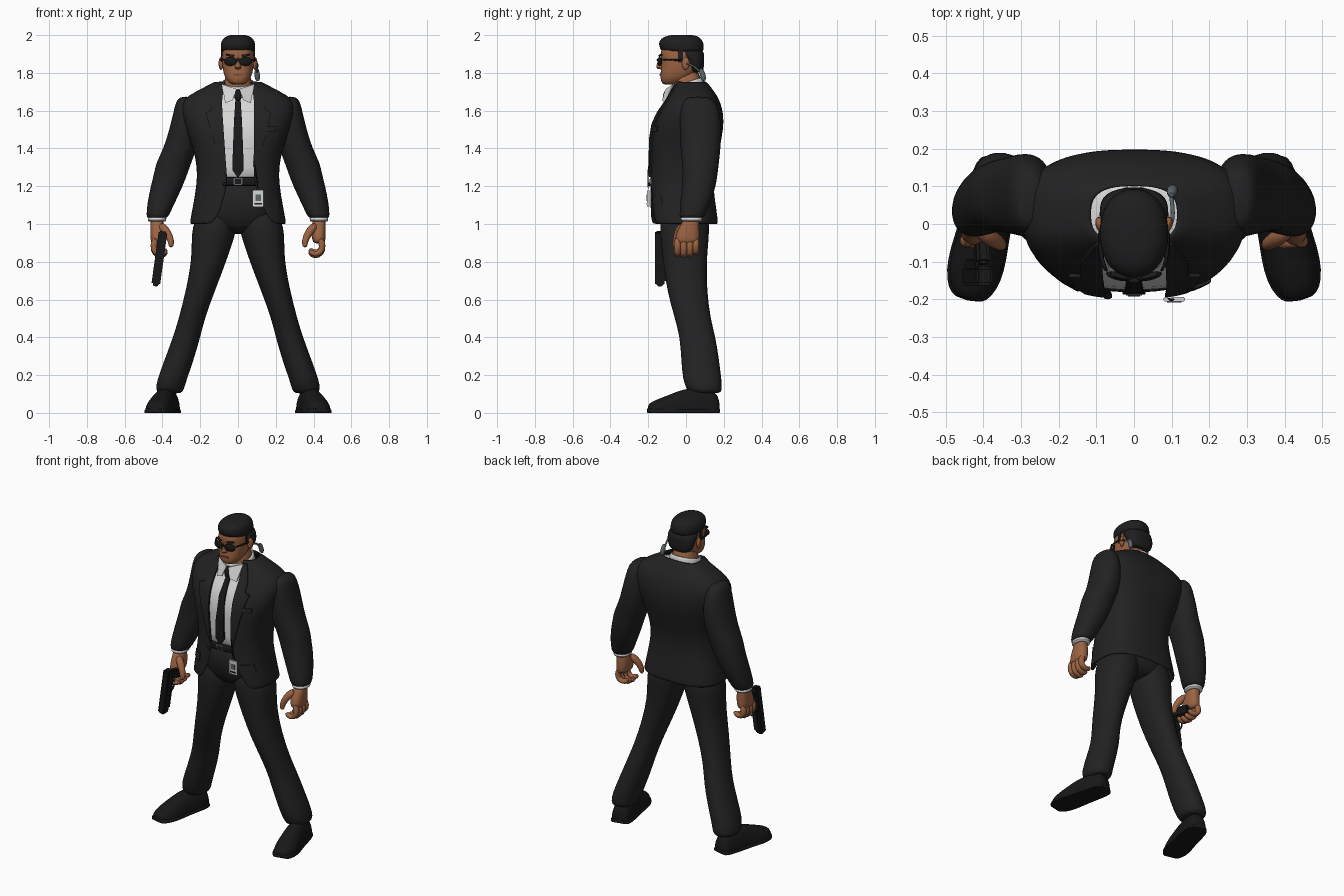
import bpy, bmesh, math
from mathutils import Matrix, Vector


def material(name, rgb):
    m = bpy.data.materials.new(name)
    m.diffuse_color = (*rgb, 1)
    return m


SUIT = material("suit black", (.016, .016, .017))
DARK = material("glossy black", (.009, .009, .010))
HAIR = material("hair black", (.013, .013, .014))
SKIN = material("tan skin", (.33, .125, .055))
LIP = material("lip brown", (.19, .062, .03))
WHITE = material("shirt white", (.68, .68, .68))
GREY = material("metal grey", (.11, .13, .14))


def finish(name, bm, mat, subsurf=0, thick=0, closed=True, angle=45):
    if closed:
        bmesh.ops.recalc_face_normals(bm, faces=bm.faces)
    me = bpy.data.meshes.new(name)
    bm.to_mesh(me)
    bm.free()
    me.materials.append(mat)
    ob = bpy.data.objects.new(name, me)
    bpy.context.collection.objects.link(ob)
    if thick:
        mod = ob.modifiers.new("thickness", 'SOLIDIFY')
        mod.thickness, mod.offset = thick, -1
    if subsurf:
        mod = ob.modifiers.new("rounding", 'SUBSURF')
        mod.levels = mod.render_levels = subsurf
    bpy.ops.object.select_all(action='DESELECT')
    ob.select_set(True)
    bpy.context.view_layer.objects.active = ob
    bpy.ops.object.shade_smooth_by_angle(angle=math.radians(angle))
    return ob


def skin_rings(bm, rings, cyclic=True, caps=True):
    vs = [[bm.verts.new(p) for p in r] for r in rings]
    n = len(vs[0])
    for a, b in zip(vs, vs[1:]):
        for j in range(n if cyclic else n - 1):
            k = (j + 1) % n
            bm.faces.new((a[j], a[k], b[k], b[j]))
    if caps:
        bm.faces.new(vs[0][::-1])
        bm.faces.new(vs[-1])


def loft(name, rings, mat, e=2.3, n=20, tilt=0, opening=None, xf=None,
         flat=False, subsurf=1, thick=0):
    """Horizontal superellipse rings: (x centre, z, x radius, y front, y back)."""
    out = []
    for i, (cx, z, rx, y0, y1) in enumerate(rings):
        cy, ry = (y0 + y1) / 2, (y1 - y0) / 2
        t0, t1 = -math.pi / 2, 1.5 * math.pi
        if opening:
            t0 += math.asin((opening[i][1] / rx) ** (e / 2))
            t1 -= math.asin((opening[i][0] / rx) ** (e / 2))
        ring = []
        for j in range(n):
            t = t0 + (t1 - t0) * j / (n - 1 if opening else n)
            c, s = math.cos(t), math.sin(t)
            x = cx + rx * math.copysign(abs(c) ** (2 / e), c)
            y = cy + ry * math.copysign(abs(s) ** (2 / e), s)
            if flat:
                y = max(y, 0)
            p = Vector((x, y, z + tilt * (y - cy)))
            ring.append(xf @ p if xf else p)
        out.append(ring)
    bm = bmesh.new()
    skin_rings(bm, out, not opening, not (opening or thick))
    return finish(name, bm, mat, subsurf, thick, not (opening or thick))


def tube(name, pts, mat, n=10, subsurf=1):
    """Round tube through (x, y, z, radius) points."""
    P = [Vector(p[:3]) for p in pts]
    rings = []
    for i, p in enumerate(P):
        d = (P[min(i + 1, len(P) - 1)] - P[max(i - 1, 0)]).normalized()
        u = d.cross(Vector((.31, .9, .2))).normalized()
        v = d.cross(u)
        rings.append([p + pts[i][3] * (u * math.cos(a) + v * math.sin(a))
                      for a in (2 * math.pi * j / n for j in range(n))])
    bm = bmesh.new()
    skin_rings(bm, rings)
    return finish(name, bm, mat, subsurf)


def box(name, loc, size, mat, rot=(0, 0, 0), bevel=0):
    bm = bmesh.new()
    bmesh.ops.create_cube(bm, size=1)
    bmesh.ops.scale(bm, vec=size, verts=bm.verts)
    if bevel:
        bmesh.ops.bevel(bm, geom=bm.edges[:], offset=bevel, segments=2, affect='EDGES')
    bmesh.ops.rotate(bm, matrix=Matrix.Rotation(rot[2], 3, 'Z') @ Matrix.Rotation(rot[1], 3, 'Y')
                     @ Matrix.Rotation(rot[0], 3, 'X'), verts=bm.verts)
    bmesh.ops.translate(bm, vec=loc, verts=bm.verts)
    return finish(name, bm, mat, angle=30)


def ball(name, loc, size, mat, rotz=0):
    bm = bmesh.new()
    bmesh.ops.create_uvsphere(bm, u_segments=20, v_segments=12, radius=1)
    bmesh.ops.transform(bm, matrix=Matrix.Translation(loc) @ Matrix.Rotation(rotz, 4, 'Z')
                        @ Matrix.Diagonal((*size, 1)), verts=bm.verts)
    return finish(name, bm, mat)


# Jacket body: z, half width, front y, back y, opening to the left and right
TORSO = [(1.0, .256, -.195, .17, .15, .20), (1.025, .252, -.197, .168, .115, .17),
         (1.1, .238, -.195, .158, .085, .125), (1.2, .22, -.192, .143, .055, .09),
         (1.3, .215, -.192, .15, .062, .082), (1.4, .238, -.194, .178, .07, .084),
         (1.5, .275, -.19, .198, .076, .086), (1.58, .297, -.158, .2, .082, .086),
         (1.64, .304, -.115, .183, .085, .085), (1.68, .265, -.09, .165, .082, .082),
         (1.72, .185, -.07, .135, .076, .076), (1.76, .115, -.055, .105, .066, .066)]
E = 2.7
loft("jacket", [(0, *r[:4]) for r in TORSO], SUIT, E, 40,
     opening=[r[4:] for r in TORSO], thick=.014)


def torso_at(z):
    for a, b in zip(TORSO, TORSO[1:]):
        if z <= b[0]:
            f = max(0, (z - a[0]) / (b[0] - a[0]))
            return [u + (v - u) * f for u, v in zip(a, b)]
    return TORSO[-1]


def front_y(x, z):
    _, rx, y0, y1 = torso_at(z)[:4]
    return (y0 + y1) / 2 - (y1 - y0) / 2 * (1 - min(abs(x) / rx, 1) ** E) ** (1 / E)


def strip(name, rows, mat, lift, depth=.008):
    """Plate hugging the torso front; rows are (z, x from, x to)."""
    bm = bmesh.new()
    layers = []
    for z, xa, xb in rows:
        xs = [xa + (xb - xa) * k / 3 for k in range(4)]
        front = [(x, front_y(x, z) - lift, z) for x in xs]
        layers.append(front + [(x, y + depth, z) for x, y, z in reversed(front)])
    skin_rings(bm, layers)
    return finish(name, bm, mat, angle=35)


# Lapels, pocket flaps, breast pocket
LAPEL = [(1.25, .006), (1.35, .035), (1.45, .058), (1.53, .076), (1.59, .09),
         (1.60, .06), (1.65, .058), (1.69, .045), (1.74, .03)]
for s, side in ((-1, "right"), (1, "left")):
    k = 4 if s < 0 else 5
    strip(side + "_lapel", [(z, s * torso_at(z)[k], s * (torso_at(z)[k] + w))
                            for z, w in LAPEL], SUIT, .007, .012)
    strip(side + "_pocket_flap", [(1.10, s * .15, s * .218), (1.15, s * .145, s * .205)], SUIT, .005)
strip("breast_pocket", [(1.49, .14, .20), (1.515, .14, .205)], SUIT, .005)
ball("jacket_button", (-.07, -.194, 1.21), (.011, .006, .011), DARK)

# Shirt, collar, tie
loft("shirt", [(0, z, rx - .03, y0 + .016, y1 - .03) for z, rx, y0, y1, *_ in TORSO[3:-1]],
     WHITE, E, 32)
loft("shirt_collar", [(0, 1.69, .098, -.085, .102), (0, 1.73, .092, -.085, .1),
                      (0, 1.755, .084, -.082, .094)], WHITE, 2.1, 24, tilt=.3, thick=.012)
for s in (-1, 1):
    bm = bmesh.new()
    quad = [(.008, -.098, 1.715), (.028, -.118, 1.655), (.068, -.105, 1.64), (.085, -.06, 1.74)]
    skin_rings(bm, [[(s * x, y - d, z) for x, y, z in quad] for d in (0, .009)])
    finish("collar_point", bm, WHITE)
strip("tie", [(1.25, -.004, .004), (1.285, -.03, .03), (1.4, -.027, .027), (1.55, -.021, .021),
              (1.67, -.013, .013)], DARK, -.006, .012)
loft("tie_knot", [(0, 1.65, .013, -.125, -.09), (0, 1.68, .022, -.124, -.08),
                  (0, 1.715, .024, -.112, -.07)], DARK, 3, 12)

# Trousers, belt, buckle
loft("trouser_seat", [(0, .945, .05, -.07, .07), (0, .99, .19, -.13, .12), (0, 1.08, .205, -.158, .13),
                      (0, 1.24, .185, -.168, .115)], SUIT, 2.5, 28)
loft("belt", [(0, 1.2, .195, -.18, .12), (0, 1.225, .195, -.183, .12), (0, 1.25, .195, -.181, .12)],
     DARK, 2.7, 32, thick=.02)
box("belt_buckle", (.0, -.184, 1.225), (.05, .012, .042), GREY, bevel=.004)
box("belt_buckle_plate", (.0, -.188, 1.225), (.032, .009, .024), DARK)

# Badge hanging from the belt
box("badge", (.107, -.2, 1.135), (.058, .012, .09), WHITE, bevel=.003)
box("badge_photo", (.107, -.206, 1.14), (.03, .004, .034), GREY)
box("badge_bar", (.107, -.206, 1.107), (.038, .004, .01), DARK)
tube("badge_cord", [(.09, -.197, 1.32, .004), (.098, -.203, 1.25, .004), (.107, -.2, 1.18, .004)], DARK, 6)

LEG = [(.1, 1.1, .095, -.13, .12), (.125, .98, .122, -.14, .125), (.137, .9, .109, -.135, .12),
       (.155, .8, .093, -.122, .11), (.198, .65, .078, -.103, .112), (.245, .5, .069, -.06, .13),
       (.272, .4, .073, -.033, .158), (.312, .28, .078, -.026, .176), (.352, .17, .079, -.018, .19),
       (.36, .125, .075, .005, .192), (.362, .1, .065, .015, .185)]
ARM = [(.275, 1.675, .03, .01, .12), (.28, 1.65, .05, -.02, .155), (.278, 1.59, .064, -.035, .18),
       (.288, 1.5, .077, -.035, .19), (.302, 1.41, .089, -.03, .185), (.342, 1.32, .094, -.022, .175),
       (.352, 1.28, .09, -.02, .17), (.377, 1.2, .086, -.022, .16), (.408, 1.11, .073, -.032, .13),
       (.427, 1.04, .06, -.036, .1), (.428, 1.03, .05, -.03, .09)]
CUFF = [(.428, 1.05, .05, -.032, .09), (.429, 1.015, .052, -.03, .088), (.429, 1.012, .04, -.02, .08)]
PALM = [(.43, 1.04, .032, -.01, .07), (.428, 1.0, .036, -.025, .07), (.425, .96, .04, -.05, .072),
        (.428, .915, .036, -.06, .072), (.43, .895, .028, -.055, .065)]
# Shoe sections from heel to toe: x, distance, half width, (bottom, top) height
SHOE = [(0, -.19, .035, -.06, .07), (0, -.17, .058, -.1, .115), (0, -.1, .064, -.12, .135),
        (0, .0, .064, -.12, .13), (0, .07, .072, -.1, .1), (0, .13, .07, -.08, .078),
        (0, .175, .054, -.06, .06), (0, .197, .03, -.04, .042)]

for s, side in ((-1, "right"), (1, "left")):
    mir = Matrix.Diagonal((s, 1, 1, 1))
    loft(side + "_trouser_leg", LEG, SUIT, 2.2, xf=mir)
    loft(side + "_sleeve", ARM, SUIT, 2.2, xf=mir)
    loft(side + "_cuff", CUFF, WHITE, 2.2, xf=mir)
    # Shoe and sole, toes turned out
    place = mir @ Matrix.Translation((.397, -.01, 0)) @ Matrix.Rotation(math.radians(13), 4, 'Z') \
        @ Matrix(((1, 0, 0, 0), (0, 0, -1, 0), (0, 1, 0, 0), (0, 0, 0, 1)))
    loft(side + "_shoe", SHOE, DARK, 2.3, 24, xf=place, flat=True)
    loft(side + "_sole", [(x, d * 1.01, w + .005, -.026, .026) for x, d, w, *_ in SHOE],
         DARK, 4, 24, xf=place, flat=True)
    # Hand with curled fingers and thumb
    loft(side + "_palm", PALM, SKIN, 2.4, 16, xf=mir)
    for i, y in enumerate((-.045, -.012, .021, .052)):
        d = (.0, -.008, -.004, .008)[i]
        tube(side + "_finger", [(s * .432, y, .93, .018), (s * .45, y, .885, .02),
                                (s * .44, y, .85 + d, .019), (s * .41, y - .003, .838 + d, .018),
                                (s * .385, y - .005, .85 + d, .016), (s * .38, y - .005, .862 + d, .01)], SKIN)
    tube(side + "_thumb", [(s * .415, -.01, .995, .022), (s * .385, -.035, .97, .025),
                           (s * .36, -.05, .93, .02), (s * .352, -.056, .895, .017),
                           (s * .356, -.06, .875, .01)], SKIN)

# Pistol pointing down in the right hand
tilt = math.radians(8)
box("pistol_slide", (-.416, -.138, .82), (.046, .05, .285), DARK, (0, tilt, 0), .007)
box("pistol_frame", (-.418, -.108, .81), (.036, .03, .22), DARK, (0, tilt, 0), .005)
box("pistol_muzzle", (-.436, -.138, .68), (.026, .026, .02), DARK, (0, tilt, 0), .004)
box("pistol_grip", (-.405, -.045, .905), (.036, .13, .058), DARK, (math.radians(-12), tilt, 0), .008)
tube("trigger_guard", [(-.415, -.1, .8, .006), (-.417, -.07, .8, .006), (-.414, -.055, .825, .006),
                       (-.41, -.06, .87, .006)], DARK, 8)

# Neck and head
loft("neck", [(0, 1.66, .085, -.075, .085), (0, 1.73, .073, -.07, .08), (0, 1.82, .07, -.06, .08)], SKIN)
loft("head", [(0, 1.738, .03, -.115, -.05), (0, 1.745, .045, -.128, -.02), (0, 1.768, .066, -.137, .02),
              (0, 1.805, .079, -.135, .06), (0, 1.845, .084, -.13, .075), (0, 1.875, .085, -.13, .08),
              (0, 1.9, .085, -.138, .08), (0, 1.95, .08, -.125, .075), (0, 1.98, .05, -.08, .05)],
     SKIN, 2.4, 24)
loft("nose", [(0, 1.818, .012, -.145, -.11), (0, 1.826, .021, -.162, -.11), (0, 1.845, .014, -.157, -.11),
              (0, 1.885, .01, -.142, -.11)], SKIN, 2, 10)
box("mouth", (0, -.136, 1.79), (.048, .006, .007), LIP)
# Hair: crown and back
loft("hair_crown", [(0, 1.905, .089, -.12, .092), (0, 1.925, .092, -.138, .095), (0, 1.955, .093, -.147, .095),
                    (0, 1.982, .082, -.135, .082), (0, 1.998, .055, -.1, .055), (0, 2.002, .025, -.06, .02)],
     HAIR, 2.15, 24)
loft("hair_back", [(0, 1.8, .055, .02, .088), (0, 1.82, .078, .012, .094), (0, 1.86, .09, .005, .097),
                   (0, 1.89, .092, -.03, .097), (0, 1.93, .092, -.07, .095)], HAIR, 2.3, 24)
for s, side in ((-1, "right"), (1, "left")):
    box(side + "_sideburn", (s * .084, -.03, 1.89), (.01, .026, .07), HAIR, bevel=.003)
    box(side + "_eyebrow", (s * .042, -.136, 1.893), (.045, .012, .011), HAIR, (0, s * -.15, s * .25), .003)
    ball(side + "_ear", (s * .09, -.002, 1.85), (.012, .021, .034), SKIN, s * -.3)
    # Sunglasses
    ball(side + "_lens", (s * .04, -.139, 1.861), (.035, .011, .024), DARK, s * .22)
    tube(side + "_temple", [(s * .07, -.128, 1.87, .007), (s * .088, -.1, 1.87, .006),
                            (s * .093, -.01, 1.868, .006)], DARK, 8)
box("glasses_bridge", (0, -.15, 1.868), (.03, .012, .01), DARK, bevel=.003)

# Earpiece behind the left ear
tube("earpiece_wire", [(.098, -.005, 1.85, .007), (.105, .03, 1.845, .006), (.1, .06, 1.82, .006),
                       (.1, .078, 1.8, .007)], GREY, 8)
tube("earpiece_bulb", [(.1, .074, 1.825, .008), (.1, .085, 1.805, .015), (.103, .092, 1.775, .016),
                       (.105, .095, 1.755, .009)], GREY)
